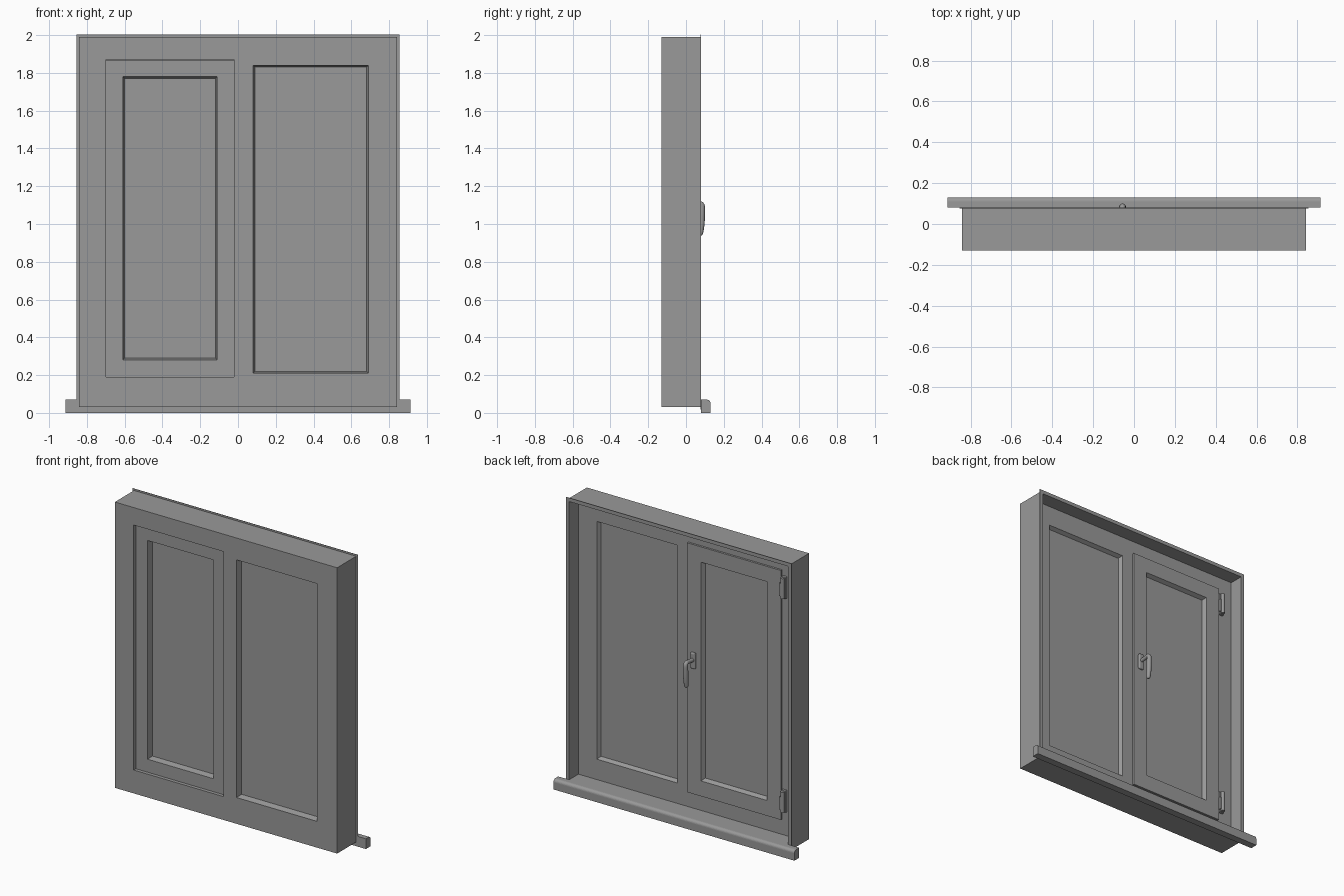
import bpy, bmesh, math

if "Cube" in bpy.data.objects:
    bpy.data.objects.remove(bpy.data.objects["Cube"])

# dark grey finish for every part
GREY = bpy.data.materials.new("dark_grey")
GREY.diffuse_color = (0.32, 0.32, 0.32, 1)
GREY.use_nodes = True
GREY.node_tree.nodes["Principled BSDF"].inputs["Base Color"].default_value = GREY.diffuse_color

def link(name, bm, bevel=0.0, seg=2):
    bmesh.ops.recalc_face_normals(bm, faces=bm.faces)
    me = bpy.data.meshes.new(name)
    bm.to_mesh(me)
    bm.free()
    ob = bpy.data.objects.new(name, me)
    bpy.context.collection.objects.link(ob)
    if bevel:
        m = ob.modifiers.new("bevel", 'BEVEL')
        m.width, m.segments = bevel, seg
    return ob

def box(name, x0, x1, y0, y1, z0, z1, bevel=0.0, seg=2):
    bm = bmesh.new()
    bmesh.ops.create_cube(bm, size=1)
    for v in bm.verts:
        v.co = ((x0 + x1) / 2 + v.co.x * (x1 - x0),
                (y0 + y1) / 2 + v.co.y * (y1 - y0),
                (z0 + z1) / 2 + v.co.z * (z1 - z0))
    return link(name, bm, bevel, seg)

def ring(name, rect, profile):
    """Mitred rectangular frame; profile is a closed list of (inset, y)."""
    x0, x1, z0, z1 = rect
    bm = bmesh.new()
    loops = [[bm.verts.new(c) for c in ((x0 + i, y, z0 + i), (x1 - i, y, z0 + i),
                                        (x1 - i, y, z1 - i), (x0 + i, y, z1 - i))]
             for i, y in profile]
    for a, b in zip(loops, loops[1:] + loops[:1]):
        for k in range(4):
            n = (k + 1) % 4
            bm.faces.new((a[k], a[n], b[n], b[k]))
    return link(name, bm)

def extrude_x(name, profile, x0, x1):
    bm = bmesh.new()
    f = bm.faces.new([bm.verts.new((x0, y, z)) for y, z in profile])
    r = bmesh.ops.extrude_face_region(bm, geom=[f])
    for v in r["geom"]:
        if isinstance(v, bmesh.types.BMVert):
            v.co.x = x1
    return link(name, bm)

def activate(ob):
    bpy.ops.object.select_all(action='DESELECT')
    ob.select_set(True)
    bpy.context.view_layer.objects.active = ob

def smooth(ob):
    activate(ob)
    bpy.ops.object.shade_smooth_by_angle(angle=math.radians(40))

# fixed outer frame: one flat-shaded plate with two openings
OUTER = (-0.843, 0.843, 0.03, 1.99)
FIXED = (0.08, 0.69, 0.21, 1.84)
SASH_HOLE = (-0.70, -0.02, 0.19, 1.87)
cu = bpy.data.curves.new("outer_frame", 'CURVE')
cu.dimensions, cu.fill_mode, cu.extrude = '2D', 'BOTH', 0.055
for x0, x1, z0, z1 in (OUTER, FIXED, SASH_HOLE):
    s = cu.splines.new('POLY')
    s.points.add(3)
    for p, (x, z) in zip(s.points, ((x0, z0), (x1, z0), (x1, z1), (x0, z1))):
        p.co = (x, z, 0, 1)
    s.use_cyclic_u = True
frame = bpy.data.objects.new("outer_frame", cu)
frame.rotation_euler.x = math.pi / 2
frame.location.y = -0.075
bpy.context.collection.objects.link(frame)
activate(frame)
bpy.ops.object.convert(target='MESH')
bpy.ops.object.shade_flat()

# reveal lining with thin flange at the back
ring("reveal_lining", OUTER, [(0, -0.02), (0, 0.077), (-0.012, 0.077), (-0.012, 0.08),
                              (0.013, 0.08), (0.013, -0.02)])

# glazing bead and pane of the fixed light
ring("fixed_glazing_bead", FIXED, [(0, -0.125), (0.01, -0.09), (0.014, -0.045), (0, -0.021)])
box("fixed_pane", 0.085, 0.685, -0.09, -0.045, 0.215, 1.835)

# opening sash with rear overlap and sloped glazing edge
ring("sash", (-0.715, -0.005, 0.175, 1.885),
     [(0, -0.02), (0.016, -0.02), (0.016, -0.108), (0.105, -0.108), (0.115, -0.07),
      (0.119, -0.032), (0.105, -0.006), (0, -0.006)])
box("sash_pane", -0.605, -0.115, -0.07, -0.032, 0.285, 1.775)

# window sill with rounded nose
r, cy, cz = 0.02, 0.11, 0.05
nose = [(0.08, 0.0), (0.13, 0.0)]
nose += [(cy + r * math.cos(math.radians(a)), cz + r * math.sin(math.radians(a)))
         for a in range(0, 91, 15)]
nose += [(0.08, 0.07)]
extrude_x("sill_nose", nose, -0.914, 0.914)
box("sill_board", -0.83, 0.83, -0.02, 0.08, 0.032, 0.07)

# hinges: plate, leaf and knuckle pin
for tag, z in (("lower", 0.31), ("upper", 1.775)):
    box(f"{tag}_hinge_plate", -0.755, -0.72, -0.02, 0.0, z - 0.075, z + 0.075, 0.004)
    box(f"{tag}_hinge_leaf", -0.735, -0.712, -0.01, 0.01, z - 0.06, z + 0.03, 0.003)
    bpy.ops.mesh.primitive_cylinder_add(vertices=20, radius=0.013, depth=0.14,
                                        location=(-0.737, 0.007, z))
    bpy.context.object.name = f"{tag}_hinge_pin"
    smooth(bpy.context.object)

# handle: rosette plate and tapering curved lever
box("handle_plate", -0.075, -0.037, -0.007, 0.012, 1.04, 1.15, 0.008, 3)
hc = bpy.data.curves.new("handle_lever", 'CURVE')
hc.dimensions, hc.bevel_depth, hc.bevel_resolution = '3D', 0.016, 4
hc.use_fill_caps = True
s = hc.splines.new('NURBS')
path = [(0.0, 1.10, 0.8), (0.05, 1.105, 0.8), (0.086, 1.11, 0.9), (0.084, 1.06, 1.05),
        (0.083, 1.0, 1.0), (0.077, 0.955, 0.9), (0.075, 0.943, 0.75), (0.074, 0.938, 0.3)]
s.points.add(len(path) - 1)
for p, (y, z, rad) in zip(s.points, path):
    p.co, p.radius = (-0.056, y, z, 1), rad
s.use_endpoint_u, s.order_u, s.resolution_u = True, 3, 5
lever = bpy.data.objects.new("handle_lever", hc)
bpy.context.collection.objects.link(lever)

for ob in bpy.context.scene.objects:
    ob.data.materials.clear()
    ob.data.materials.append(GREY)
